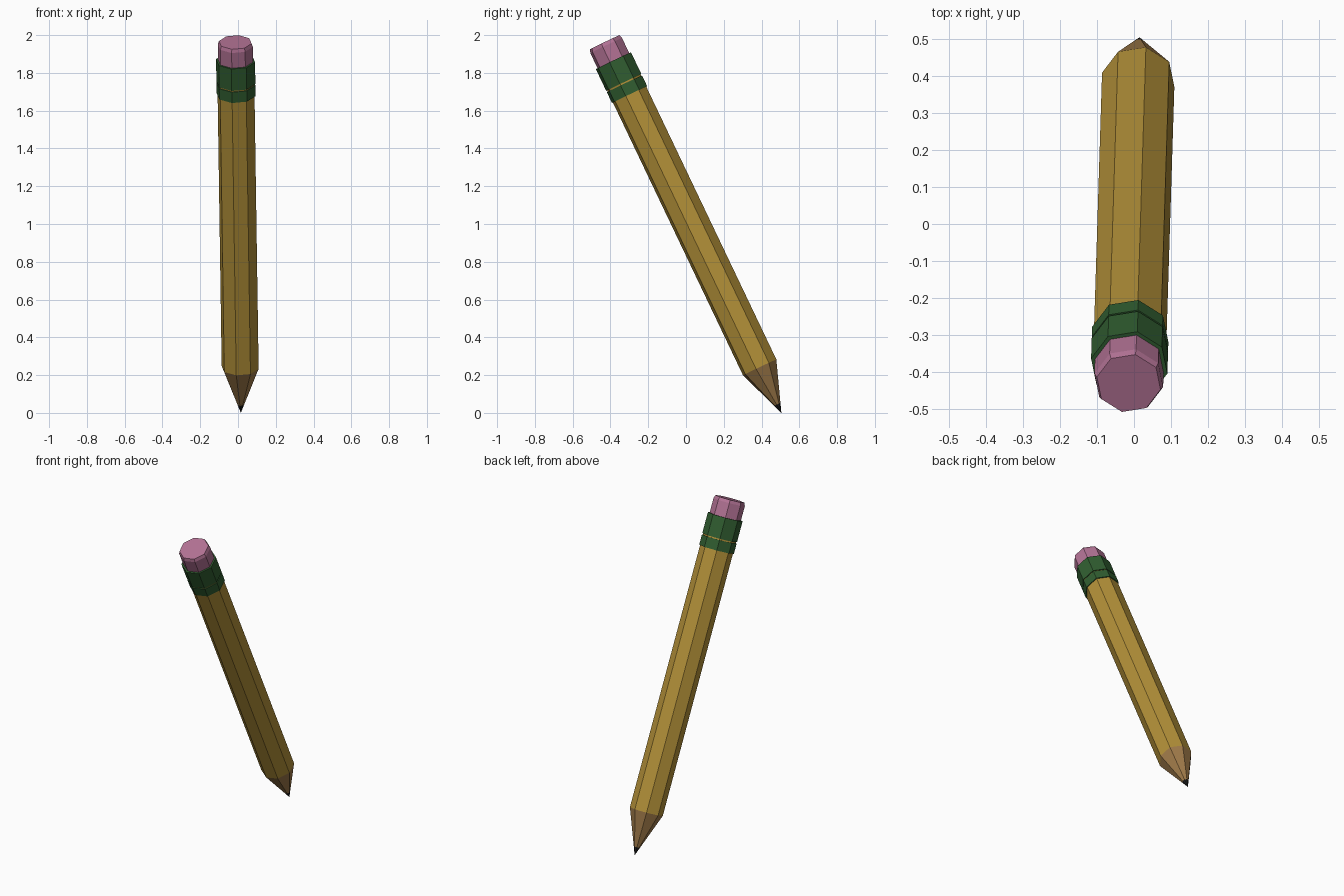
import bpy, bmesh, math
from mathutils import Matrix, Vector

if "Cube" in bpy.data.objects:
    bpy.data.objects.remove(bpy.data.objects["Cube"])

SIDES = 8
ROLL = math.radians(33)

# Pencil frame: local z runs from the tip up the leaning axis
TIP = Vector((0.015, 0.505, 0.0))
axis = Vector((-0.0135, -0.4305, 0.9026)).normalized()
side = Vector((1, 0, 0))
side = (side - axis * side.dot(axis)).normalized()
FRAME = Matrix((side, axis.cross(side), axis)).transposed().to_4x4()
FRAME.translation = TIP


def material(name, rgb):
    m = bpy.data.materials.new(name)
    m.diffuse_color = (*rgb, 1)
    m.use_nodes = True
    m.node_tree.nodes["Principled BSDF"].inputs["Base Color"].default_value = m.diffuse_color
    return m


def part(name, profile, mat):
    """Closed eight-sided solid lofted through (distance from tip, radius)."""
    bm = bmesh.new()
    rings = []
    for t, r in profile:
        if r == 0:
            rings.append([bm.verts.new((0, 0, t))])
            continue
        angles = [ROLL + 2 * math.pi * i / SIDES for i in range(SIDES)]
        rings.append([bm.verts.new((r * math.cos(a), r * math.sin(a), t)) for a in angles])
    for a, b in zip(rings, rings[1:]):
        for i in range(SIDES):
            j = (i + 1) % SIDES
            if len(a) == 1:
                bm.faces.new((a[0], b[j], b[i]))
            else:
                bm.faces.new((a[i], a[j], b[j], b[i]))
    for ring in (rings[0], rings[-1]):
        if len(ring) > 1:
            bm.faces.new(ring)
    bmesh.ops.recalc_face_normals(bm, faces=bm.faces)
    mesh = bpy.data.meshes.new(name)
    bm.to_mesh(mesh)
    bm.free()
    mesh.materials.append(mat)
    ob = bpy.data.objects.new(name, mesh)
    bpy.context.collection.objects.link(ob)
    ob.matrix_world = FRAME
    return ob


yellow = material("yellow_paint", (0.45, 0.28, 0.04))
wood = material("bare_wood", (0.34, 0.19, 0.065))
black = material("graphite", (0.012, 0.012, 0.012))
green = material("green_band", (0.03, 0.11, 0.03))
pink = material("pink_rubber", (0.45, 0.17, 0.30))

R = 0.1           # body radius
CONE = 0.267      # length of the sharpened end
LEAD = 0.05       # length of the exposed lead

# Sharpened end
part("lead_tip", [(0, 0), (LEAD, R * LEAD / CONE)], black)
part("sharpened_wood", [(LEAD, R * LEAD / CONE), (CONE, R)], wood)

# Painted shaft, showing through the gap between the bands
part("body", [(CONE, R), (2.05, R)], yellow)

# Two bands holding the eraser
part("lower_band", [(1.867, 0.1055), (1.930, 0.1055)], green)
part("upper_band", [(1.938, 0.1055), (2.066, 0.1055)], green)

# Eraser with a chamfered rim
part("eraser", [(2.05, 0.095), (2.155, 0.095), (2.174, 0.088)], pink)
